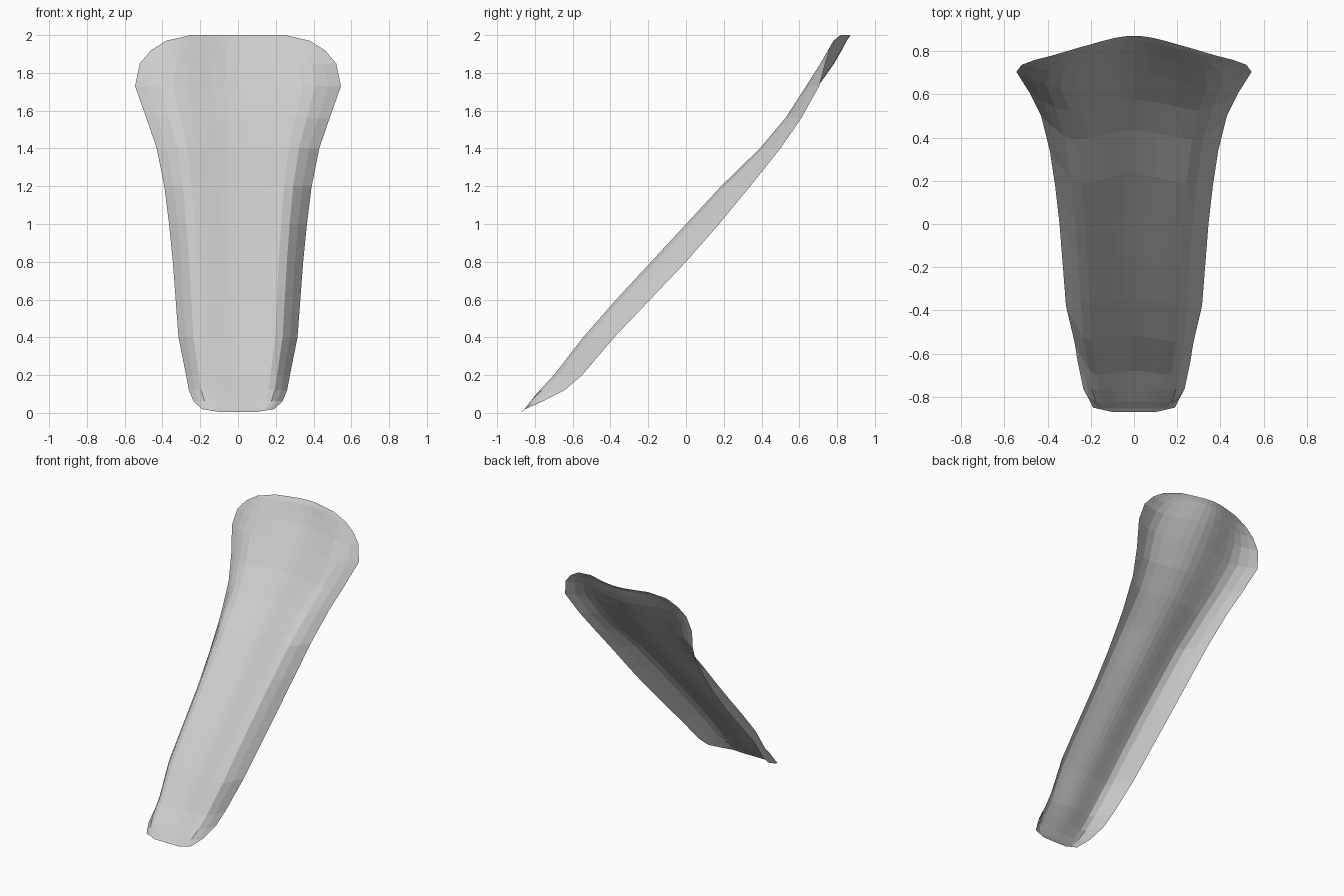
import bpy, bmesh

cube = bpy.data.objects.get("Cube")
if cube:
    bpy.data.objects.remove(cube, do_unlink=True)

# Sections: height, ridge y, groove y, rim y, trimmed half width, full half width
SECTIONS = [
    (0.005, -.87, -.872, -.72, .10, .27), (.02, -.855, -.855, -.72, .19, .27),
    (.06, -.825, -.82, -.70, .235, .27), (.12, -.775, -.76, -.62, .26, .27),
    (.2, -.70, -.68, -.55, .275, .275), (.4, -.545, -.52, -.38, .315, .315),
    (.6, -.37, -.34, -.19, .33, .33), (.8, -.185, -.15, 0, .345, .345),
    (1, 0, .045, .175, .365, .365), (1.2, .185, .235, .34, .39, .39),
    (1.4, .39, .435, .50, .43, .43), (1.56, .525, .575, .61, .485, .485),
    (1.73, .635, .70, .705, .545, .545), (1.85, .71, .785, .745, .52, .55),
    (1.92, .75, .825, .775, .46, .55), (1.97, .78, .85, .79, .38, .55),
    (2, .80, .872, .80, .25, .55),
]
COLUMNS = 8      # strips on each side of the centre groove
RIDGE = .68      # where the side ridges lie across the half width


def depth(x, ridge, groove, rim, full):
    """Shallow centre groove, rounded side ridge, then a flank swept back."""
    u = abs(x) / full
    if u < RIDGE:
        t = u / RIDGE
        return groove + (ridge - groove) * t * t * (3 - 2 * t)
    return ridge + (rim - ridge) * ((u - RIDGE) / (1 - RIDGE)) ** 1.3


# Thin curved shell, lofted through the sections
bm = bmesh.new()
rows = []
for z, ridge, groove, rim, width, full in SECTIONS:
    xs = [width * i / COLUMNS for i in range(-COLUMNS, COLUMNS + 1)]
    rows.append([bm.verts.new((x, depth(x, ridge, groove, rim, full), z)) for x in xs])
for low, high in zip(rows, rows[1:]):
    for i in range(2 * COLUMNS):
        bm.faces.new((low[i], low[i + 1], high[i + 1], high[i]))

mesh = bpy.data.meshes.new("guard_shell")
bm.to_mesh(mesh)
bm.free()
shell = bpy.data.objects.new("guard_shell", mesh)
bpy.context.collection.objects.link(shell)

# Pale grey material
grey = bpy.data.materials.new("pale_grey")
grey.use_nodes = True
colour = (.6, .6, .6, 1)
grey.diffuse_color = colour
grey.node_tree.nodes["Principled BSDF"].inputs["Base Color"].default_value = colour
mesh.materials.append(grey)
